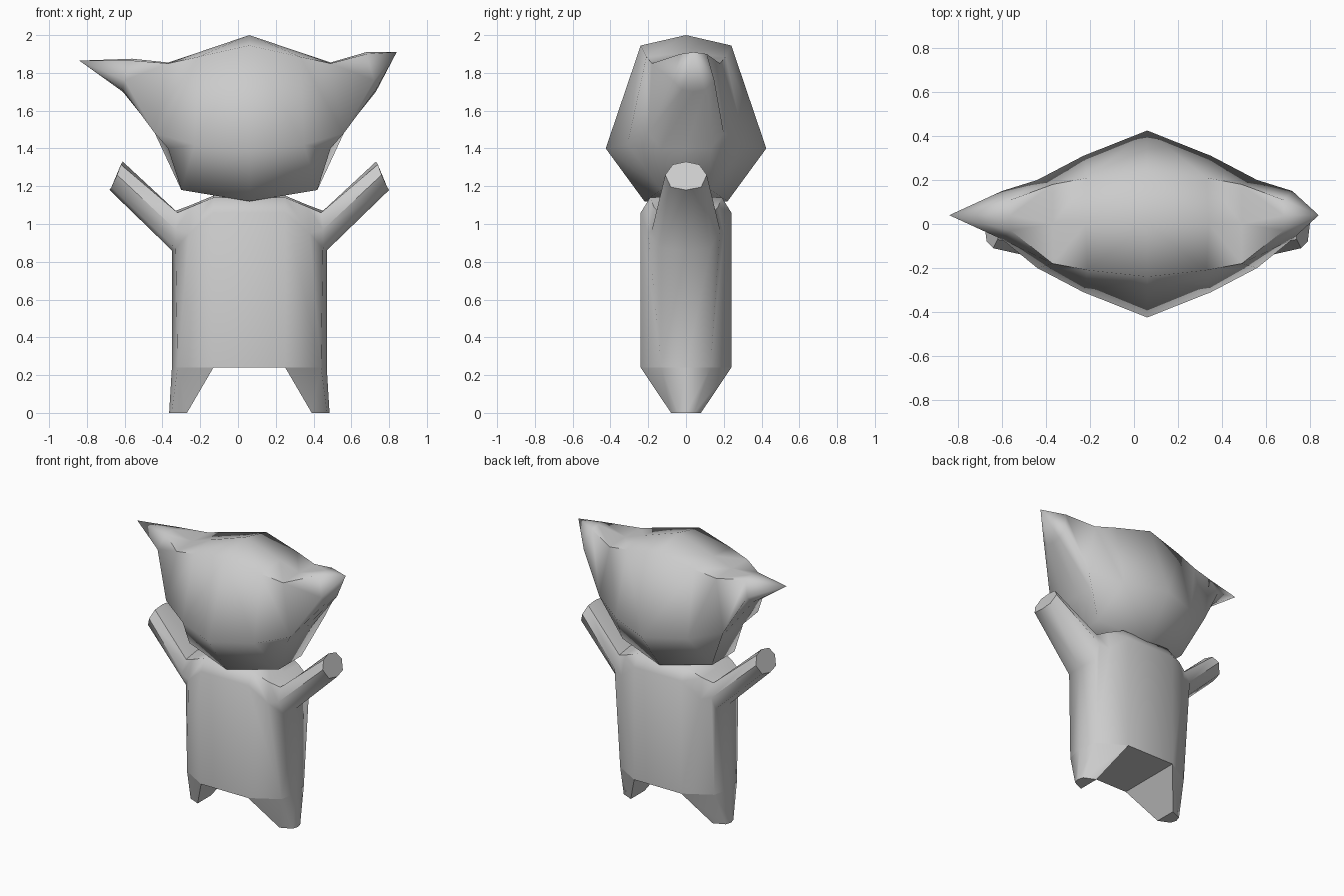
import bpy
import bmesh

CX = 0.06  # symmetry plane of the figure

if "Cube" in bpy.data.objects:
    bpy.data.objects.remove(bpy.data.objects["Cube"], do_unlink=True)

clay = bpy.data.materials.new("grey_clay")
clay.use_nodes = True
clay.diffuse_color = (0.6, 0.6, 0.6, 1)
bsdf = clay.node_tree.nodes["Principled BSDF"]
bsdf.inputs["Base Color"].default_value = (0.6, 0.6, 0.6, 1)
bsdf.inputs["Roughness"].default_value = 0.8


def full_ring(bm, half, side):
    """Top, three front points and bottom; the front points repeat at the back."""
    back = [(x, 2 * half[0][1] - y, z) for x, y, z in half[3:0:-1]]
    return [bm.verts.new((CX + side * x, y, z)) for x, y, z in half + back]


def bridge(bm, a, b):
    n = len(a)
    for i in range(n):
        bm.faces.new((a[i], a[(i + 1) % n], b[(i + 1) % n], b[i]))


def finish(bm, name, angle):
    bmesh.ops.recalc_face_normals(bm, faces=bm.faces)
    mesh = bpy.data.meshes.new(name)
    bm.to_mesh(mesh)
    bm.free()
    mesh.materials.append(clay)
    obj = bpy.data.objects.new(name, mesh)
    bpy.context.collection.objects.link(obj)
    bpy.ops.object.select_all(action='DESELECT')
    obj.select_set(True)
    bpy.context.view_layer.objects.active = obj
    bpy.ops.object.shade_smooth_by_angle(angle=angle)


# Head with ears: rings from the middle out to each ear tip
middle = [(0, 0, 2.0), (0, -.24, 1.945), (0, -.425, 1.4), (0, -.22, 1.12), (0, 0, 1.12)]
cheek = [(.28, 0, 1.905), (.27, -.21, 1.885), (.29, -.31, 1.42), (.36, -.13, 1.18), (.36, 0, 1.18)]
ear_base = [(.43, 0, 1.855), (.43, -.18, 1.85), (.5, -.2, 1.48), (.43, -.13, 1.4), (.43, 0, 1.4)]
bm = bmesh.new()
centre = full_ring(bm, middle, 1)
for side, top, tip in ((1, 1.91, (.78, .04, 1.91)), (-1, 1.875, (.9, .04, 1.865))):
    ear = [(.62, .04, top), (.62, -.03, top - .01), (.66, -.07, 1.76),
           (.67, -.02, 1.71), (.67, .04, 1.7)]
    last = centre
    for half in (cheek, ear_base, ear):
        ring = full_ring(bm, half, side)
        bridge(bm, last, ring)
        last = ring
    end = bm.verts.new((CX + side * tip[0], tip[1], tip[2]))
    for i in range(8):
        bm.faces.new((last[i], last[(i + 1) % 8], end))
finish(bm, "head", 1.2)

# Body with raised arms: rings from the middle out to each hand
chest = [(.19, 0, 1.15), (.19, -.19, 1.14), (.19, -.24, 1.06), (.19, -.24, .24), (.19, 0, .24)]
flank = [(.31, 0, 1.1), (.31, -.17, 1.09), (.32, -.2, .95), (.38, -.13, .24), (.41, 0, .24)]
shoulder = [(.39, 0, 1.07), (.38, -.14, 1.06), (.39, -.18, .97), (.39, -.13, .87), (.41, 0, .86)]
hand = [(.67, 0, 1.33), (.68, -.07, 1.315), (.7, -.11, 1.26), (.73, -.08, 1.195), (.74, 0, 1.18)]
bm = bmesh.new()
inner = []
for side in (1, -1):
    rings = [full_ring(bm, half, side) for half in (chest, flank, shoulder, hand)]
    inner.append(rings[0])
    for a, b in zip(rings, rings[1:]):
        bridge(bm, a, b)
    bm.faces.new(rings[-1])
bridge(bm, inner[0], inner[1])

# Legs: pull the outer underside panels down to small flat feet
for side in (1, -1):
    under = [f for f in bm.faces
             if all(abs(v.co.z - .24) < .001 for v in f.verts)
             and side * (f.calc_center_median().x - CX) > .1]
    out = bmesh.ops.extrude_face_region(bm, geom=under)
    for v in (g for g in out["geom"] if isinstance(g, bmesh.types.BMVert)):
        dx = side * (v.co.x - CX)
        v.co = (CX + side * (.33 + (dx - .19) * .43), v.co.y * .33, 0)
finish(bm, "body", 1.0)
